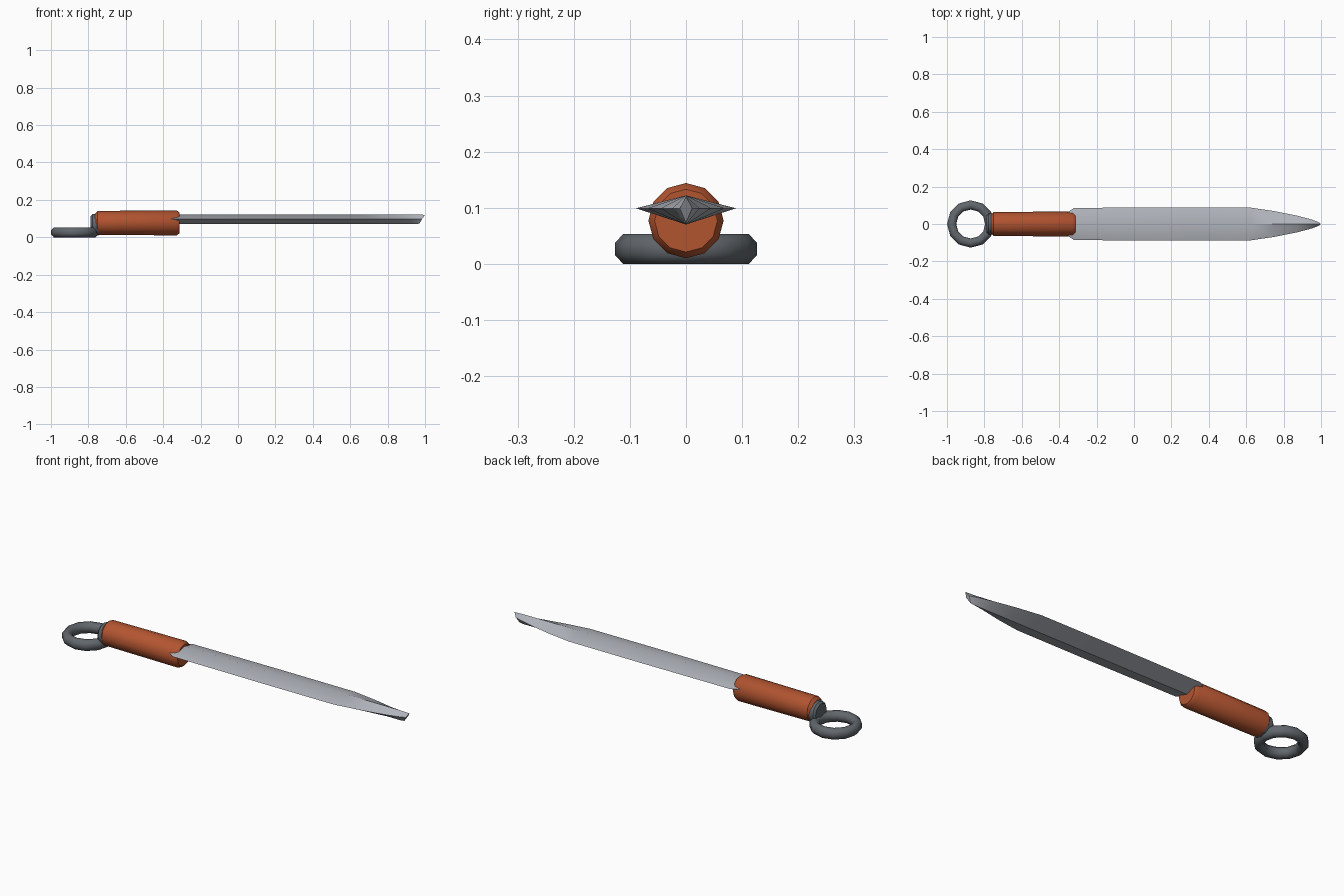
import bpy, bmesh
from math import sin, cos, pi, radians

cube = bpy.data.objects.get("Cube")
if cube:
    bpy.data.objects.remove(cube, do_unlink=True)


def material(name, rgb):
    mat = bpy.data.materials.new(name)
    mat.use_nodes = True
    mat.diffuse_color = (*rgb, 1)
    mat.node_tree.nodes["Principled BSDF"].inputs["Base Color"].default_value = (*rgb, 1)
    return mat


steel = material("pale steel", (0.44, 0.46, 0.50))
iron = material("dark iron", (0.12, 0.135, 0.15))
leather = material("rust leather", (0.45, 0.09, 0.03))


def loft(name, sections, mat, closed=False, angle=40):
    """Skin a row of equal-length point loops, capping the ends or closing the row."""
    bm = bmesh.new()
    rows = [[bm.verts.new(p) for p in s] for s in sections]
    n = len(rows[0])
    pairs = list(zip(rows, rows[1:]))
    if closed:
        pairs.append((rows[-1], rows[0]))
    else:
        bm.faces.new(rows[0])
        bm.faces.new(rows[-1])
    for a, b in pairs:
        for i in range(n):
            j = (i + 1) % n
            bm.faces.new((a[i], a[j], b[j], b[i]))
    bmesh.ops.recalc_face_normals(bm, faces=bm.faces)
    mesh = bpy.data.meshes.new(name)
    bm.to_mesh(mesh)
    bm.free()
    mesh.materials.append(mat)
    obj = bpy.data.objects.new(name, mesh)
    bpy.context.collection.objects.link(obj)
    bpy.ops.object.select_all(action='DESELECT')
    obj.select_set(True)
    bpy.context.view_layer.objects.active = obj
    bpy.ops.object.shade_smooth_by_angle(angle=radians(angle))
    return obj


def circle(x, r, z, sides=12):
    return [(x, r * sin(2 * pi * i / sides), z + r * cos(2 * pi * i / sides))
            for i in range(sides)]


# Blade: diamond section with a flat slanted tip
def diamond(x, half, top=0.122, low=0.07, slant=0.0):
    return [(x, half, 0.099), (x + slant, 0, top), (x, -half, 0.099), (x - slant, 0, low)]


outline = [(-0.36, 0.06), (-0.32, 0.086), (0.2, 0.089), (0.62, 0.088),
           (0.75, 0.069), (0.87, 0.045), (0.95, 0.024)]
blade = [diamond(x, half) for x, half in outline]
blade.append(diamond(0.985, 0.011, 0.12, 0.073, 0.015))
loft("blade", blade, steel, angle=32)

# Grip: wrapped cylinder with rounded ends
grip = [(-0.764, 0.05), (-0.75, 0.064), (-0.328, 0.067), (-0.313, 0.056)]
loft("grip", [circle(x, r, 0.077) for x, r in grip], leather)

# Pommel cap behind the grip
pommel = [(-0.788, 0.046), (-0.778, 0.056), (-0.745, 0.058)]
loft("pommel_cap", [circle(x, r, 0.068) for x, r in pommel], iron)

# Flat-lying ring at the end
major, minor, sides, tube = 0.102, 0.0265, 12, 8
ring = []
for i in range(sides):
    a = 2 * pi * i / sides
    loop = []
    for k in range(tube):
        b = 2 * pi * (k + 0.5) / tube
        r = major + minor * cos(b)
        loop.append((-0.873 + r * cos(a), r * sin(a), 0.0265 + 1.08 * minor * sin(b)))
    ring.append(loop)
loft("pommel_ring", ring, iron, closed=True, angle=50)
